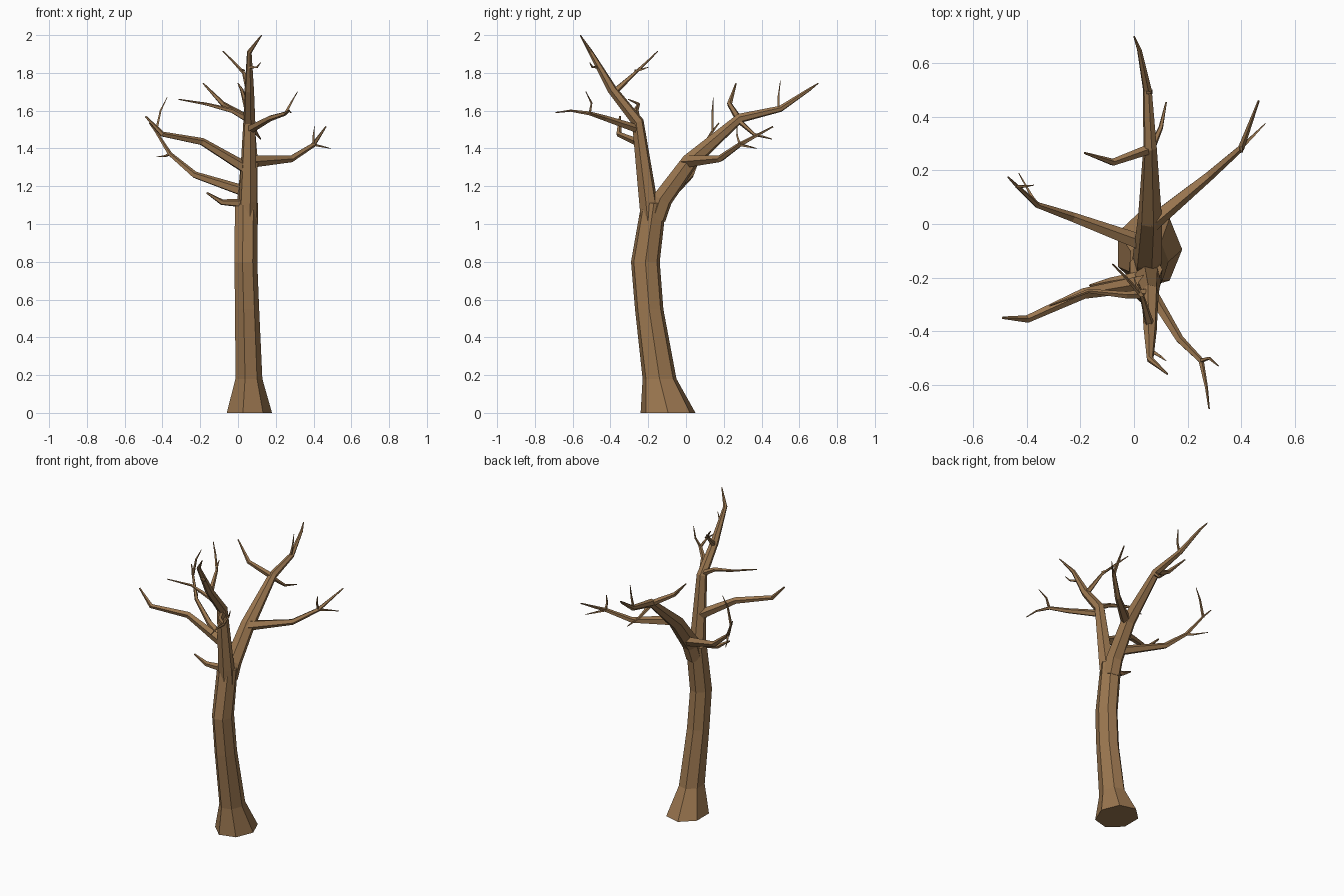
import bpy, bmesh, math
from mathutils import Vector

bark = bpy.data.materials.new("brown bark")
bark.diffuse_color = (0.33, 0.185, 0.08, 1)


def loft(name, rings):
    """Flat-shaded closed skin over a list of point rings."""
    bm = bmesh.new()
    loops = [[bm.verts.new(p) for p in r] for r in rings]
    n = len(loops[0])
    for a, b in zip(loops, loops[1:]):
        for i in range(n):
            j = (i + 1) % n
            bm.faces.new((a[i], a[j], b[j], b[i]))
    bm.faces.new(loops[0][::-1])
    bm.faces.new(loops[-1])
    bmesh.ops.recalc_face_normals(bm, faces=bm.faces)
    me = bpy.data.meshes.new(name)
    bm.to_mesh(me)
    bm.free()
    me.materials.append(bark)
    ob = bpy.data.objects.new(name, me)
    bpy.context.collection.objects.link(ob)


def limb(name, path, radii, sides=5):
    """Tapered tube along a bent path."""
    pts = [Vector(p) for p in path]
    dirs = [(b - a).normalized() for a, b in zip(pts, pts[1:])]
    tang = [dirs[0]] + [(a + b).normalized() for a, b in zip(dirs, dirs[1:])] + [dirs[-1]]
    u = tang[0].orthogonal().normalized()
    rings = []
    for p, t, r in zip(pts, tang, radii):
        u = (u - t * u.dot(t)).normalized()
        v = t.cross(u)
        rings.append([p + r * (u * math.cos(k) + v * math.sin(k))
                      for k in (2 * math.pi * i / sides for i in range(sides))])
    loft(name, rings)


# trunk: z, centre x, centre y, radius x, radius y
trunk = [(0, .054, -.095, .126, .149), (.18, .054, -.14, .075, .092),
         (.55, .045, -.195, .067, .077), (.80, .038, -.215, .064, .078),
         (1.11, .042, -.17, .064, .068)]
loft("trunk", [[(cx + rx * math.cos(a), cy + ry * math.sin(a), z)
                for a in (2 * math.pi * i / 7 for i in range(7))]
               for z, cx, cy, rx, ry in trunk])

# two main stems of the fork
limb("front_stem", [(.05, -.19, 1.02), (.052, -.2, 1.12), (.06, -.255, 1.54), (.06, -.39, 1.71),
                    (.06, -.505, 1.91), (.125, -.56, 2.0)],
     [.05, .05, .033, .026, .013, .003], 6)
limb("back_stem", [(.045, -.16, 1.03), (.05, -.125, 1.13), (.06, .02, 1.33), (.06, .285, 1.56),
                   (.05, .5, 1.61), (.02, .65, 1.71), (0, .7, 1.745)],
     [.055, .055, .046, .026, .017, .009, .003], 6)

# side branches
limb("left_branch", [(.05, -.22, 1.29), (-.19, -.26, 1.435), (-.4, -.355, 1.475), (-.49, -.35, 1.57)],
     [.033, .021, .015, .005])
limb("back_left_branch", [(.04, -.075, 1.17), (-.23, .025, 1.26), (-.36, .07, 1.37),
                          (-.435, .14, 1.49), (-.47, .175, 1.535)],
     [.032, .019, .012, .007, .003])
limb("right_branch", [(.06, .0, 1.33), (.28, .18, 1.345), (.4, .285, 1.42), (.465, .46, 1.515)],
     [.034, .019, .013, .004])
limb("front_right_branch", [(.06, -.25, 1.5), (.17, -.43, 1.56), (.25, -.51, 1.585),
                            (.27, -.61, 1.60), (.28, -.69, 1.59)],
     [.024, .016, .011, .006, .003])
limb("upper_left_branch", [(.06, -.26, 1.55), (-.03, -.265, 1.6), (-.17, -.25, 1.635), (-.315, -.305, 1.66)],
     [.02, .014, .008, .003])
limb("upper_fork_branch", [(.06, -.38, 1.7), (.03, -.27, 1.8), (-.03, -.2, 1.865), (-.08, -.15, 1.915)],
     [.018, .009, .006, .003])
limb("low_stub", [(.03, -.2, 1.11), (-.085, -.215, 1.115), (-.165, -.23, 1.165)],
     [.025, .016, .005])
limb("back_stem_left_branch", [(.06, .28, 1.555), (-.08, .23, 1.635), (-.185, .265, 1.745)],
     [.02, .014, .004])
limb("back_stem_right_branch", [(.06, .27, 1.555), (.1, .36, 1.475), (.12, .455, 1.45)],
     [.015, .009, .003])

# fine twigs
twigs = [
    [(-.36, .07, 1.37), (-.385, .11, 1.36), (-.43, .19, 1.355)],
    [(-.435, .14, 1.485), (-.41, .14, 1.6), (-.375, .145, 1.67)],
    [(.4, .285, 1.42), (.445, .33, 1.41), (.49, .375, 1.40)],
    [(.4, .285, 1.42), (.4, .27, 1.47), (.405, .27, 1.515)],
    [(.25, -.51, 1.585), (.28, -.5, 1.64), (.315, -.53, 1.70)],
    [(.06, -.47, 1.83), (.1, -.495, 1.83), (.12, -.51, 1.855)],
    [(.03, -.27, 1.81), (.01, -.23, 1.82), (0, -.2, 1.83)],
    [(.05, .49, 1.61), (.065, .49, 1.68), (.068, .5, 1.76)],
]
for i, path in enumerate(twigs):
    limb(f"twig_{i + 1}", path, [.009, .006, .002], 4)
